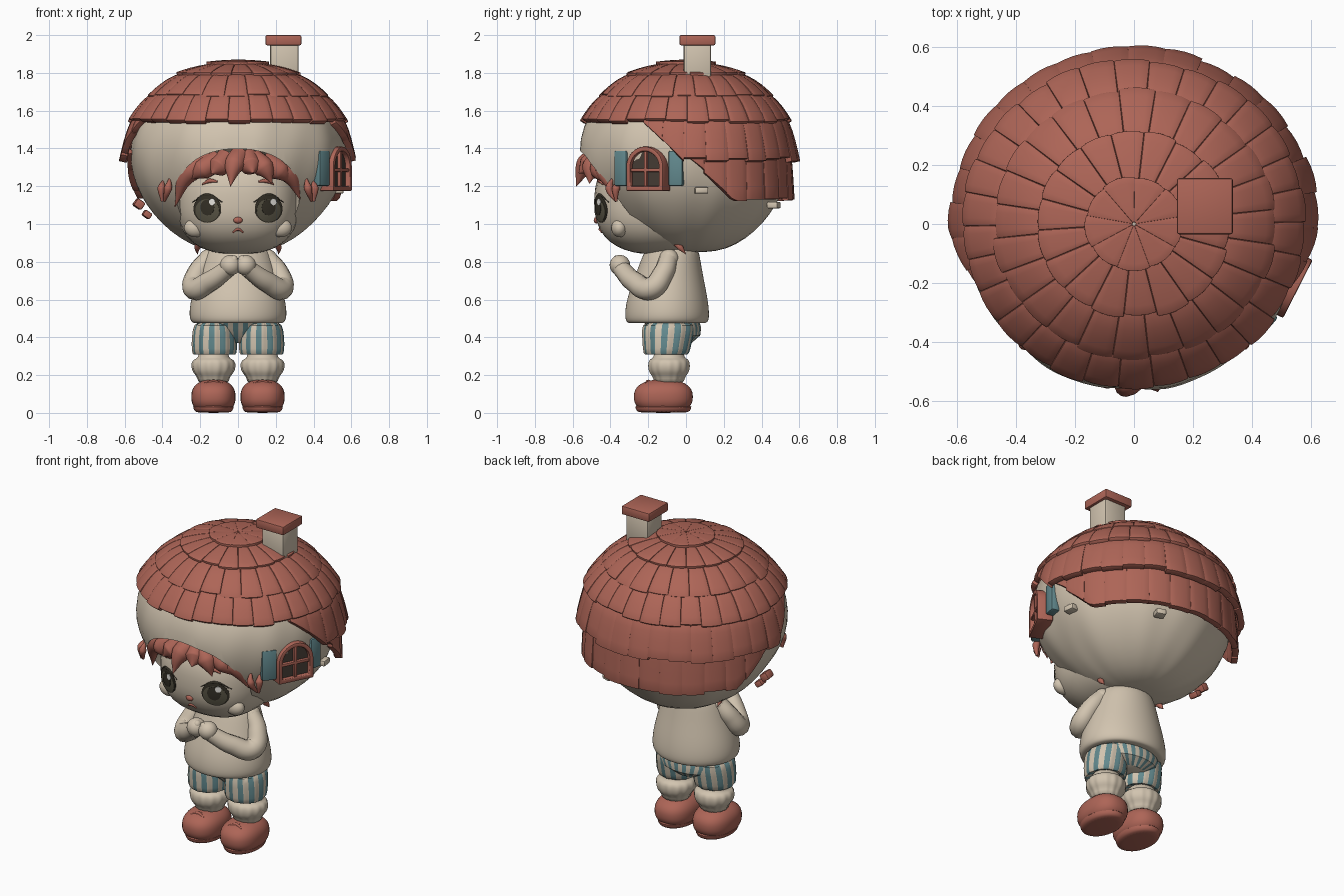
import bpy, bmesh, math, random
from math import sin, cos, pi, radians
from mathutils import Matrix, Vector

random.seed(4)
if "Cube" in bpy.data.objects:
    bpy.data.objects.remove(bpy.data.objects["Cube"])

def material(name, r, g, b):
    m = bpy.data.materials.new(name)
    m.use_nodes = True
    m.diffuse_color = (r, g, b, 1)
    n = m.node_tree.nodes["Principled BSDF"]
    n.inputs["Base Color"].default_value = (r, g, b, 1)
    n.inputs["Roughness"].default_value = 0.8
    return m

RED = material("terracotta", .42, .13, .095)
CREAM = material("cream", .64, .55, .43)
TEAL = material("dusty teal", .125, .255, .275)
GLASS = material("dark glass", .06, .045, .035)
LASH = material("dark olive", .035, .03, .02)
IRIS = material("olive iris", .1, .09, .06)
WHITE = material("highlight", .85, .83, .78)

def finish(o, smooth=40):
    # bake modifiers, then shade
    bpy.ops.object.select_all(action='DESELECT')
    o.select_set(True)
    bpy.context.view_layer.objects.active = o
    bpy.ops.object.convert(target='MESH')
    bpy.ops.object.shade_smooth_by_angle(angle=radians(smooth))
    return o

def make(name, bm, *mats, mods=(), matrix=None, smooth=40):
    bmesh.ops.recalc_face_normals(bm, faces=bm.faces)
    me = bpy.data.meshes.new(name)
    bm.to_mesh(me)
    bm.free()
    for m in mats:
        me.materials.append(m)
    o = bpy.data.objects.new(name, me)
    bpy.context.collection.objects.link(o)
    if matrix:
        o.matrix_world = matrix
    for kind, props in mods:
        md = o.modifiers.new(kind, kind)
        for k, v in props.items():
            setattr(md, k, v)
    return finish(o, smooth)

def loft(name, rings, *mats, x=0, seg=32, wave=None, sub=1, rule=None, extra=()):
    # stacked ellipses: (z, rx, ry, centre y)
    bm = bmesh.new()
    loops = []
    for z, rx, ry, cy in rings:
        loop = []
        for i in range(seg):
            a = 2 * pi * i / seg
            w = wave(a, z) if wave else 1
            loop.append(bm.verts.new((x + rx * w * cos(a), cy + ry * w * sin(a), z)))
        loops.append(loop)
    for lo, hi in zip(loops, loops[1:]):
        for i in range(seg):
            j = (i + 1) % seg
            f = bm.faces.new((lo[i], lo[j], hi[j], hi[i]))
            f.material_index = rule(i) if rule else 0
    bm.faces.new(loops[0])
    bm.faces.new(loops[-1])
    mods = [('SUBSURF', dict(levels=sub, render_levels=sub))] if sub else []
    return make(name, bm, *mats, mods=mods + list(extra))

def ball(name, loc, size, mat, p=2.0, floor=-9):
    bm = bmesh.new()
    bmesh.ops.create_uvsphere(bm, u_segments=40, v_segments=24, radius=1)
    for v in bm.verts:
        k = sum(abs(c) ** p for c in v.co) ** (1 / p)
        v.co = Vector(loc) + Vector(c / k * s for c, s in zip(v.co, size))
        v.co.z = max(v.co.z, floor)
    return make(name, bm, mat, smooth=60)

def box(name, loc, size, mat, turn=0, bevel=.008, tilt=0):
    bm = bmesh.new()
    bmesh.ops.create_cube(bm, size=1)
    bmesh.ops.scale(bm, vec=size, verts=bm.verts)
    m = Matrix.Translation(loc) @ Matrix.Rotation(radians(turn), 4, 'Z') @ Matrix.Rotation(radians(tilt), 4, 'Y')
    return make(name, bm, mat, mods=[('BEVEL', dict(width=bevel, segments=2))], matrix=m)

def tube(name, pts, radii, depth, mat):
    cu = bpy.data.curves.new(name, 'CURVE')
    cu.dimensions, cu.bevel_depth, cu.bevel_resolution = '3D', depth, 4
    cu.use_fill_caps = True
    s = cu.splines.new('BEZIER')
    s.bezier_points.add(len(pts) - 1)
    for b, p, r in zip(s.bezier_points, pts, radii):
        b.co, b.radius = p, r
        b.handle_left_type = b.handle_right_type = 'AUTO'
    cu.materials.append(mat)
    o = bpy.data.objects.new(name, cu)
    bpy.context.collection.objects.link(o)
    return finish(o, 60)

# Plaster hood with a hollow for the face
cutter = ball("face_opening_cutter", (0, -.45, 1.11), (.335, .34, .3), CREAM, 2.2)
cutter.hide_render = True
profile = [(.85, .08), (.865, .19), (.92, .3), (1.0, .4), (1.1, .485), (1.2, .54), (1.32, .57),
           (1.45, .57), (1.58, .52), (1.7, .41), (1.8, .24), (1.83, .05)]
loft("hood", [(z, r, r * .97, .03 - .045 * min(1, (z - .85) / .5)) for z, r in profile], CREAM,
     seg=64, wave=lambda a, z: 1 + .009 * sin(9 * a + 5 * z) + .006 * sin(17 * a - 9 * z),
     extra=[('BOOLEAN', dict(operation='DIFFERENCE', object=cutter, solver='EXACT'))])
bpy.data.objects.remove(cutter)

# Roof of overlapping curved shingles
def eave(y):
    return 1.53 - .4 * min(1, max(0, (y + .25) / .5))

def shingles(name, r0, z0, r1, z1, n, clipped=False):
    bm = bmesh.new()
    nu, nv, sy = 5, 6, .955
    shift = random.random()
    for k in range(n):
        drop, lift = random.uniform(-.01, .01), random.uniform(-.004, .004)
        grid = []
        for i in range(nu):
            u = i / (nu - 1)
            a = 2 * pi * (k + shift + u) / n
            end = z1 + drop * (z0 - z1) * 4
            if clipped:
                end = max(end, eave(r1 * sy * sin(a)) + drop)
            span = (z0 - end) / (z0 - z1)
            if span < .12:
                continue
            col = []
            for j in range(nv):
                t = span * j / (nv - 1)
                r = r0 + (r1 - r0) * t ** .75 + (.004 * (1 - (2 * u - 1) ** 2) + lift) * t
                col.append(bm.verts.new((r * cos(a), r * sy * sin(a), z0 + (z1 - z0) * t ** 1.3)))
            grid.append(col)
        for c, d in zip(grid, grid[1:]):
            for j in range(nv - 1):
                bm.faces.new((c[j], c[j + 1], d[j + 1], d[j]))
    make(name, bm, RED, mods=[('SOLIDIFY', dict(thickness=.035, offset=0)),
                              ('BEVEL', dict(width=.006, segments=2, angle_limit=radians(50)))])

shingles("roof_cap", .006, 1.853, .16, 1.842, 9)
shingles("roof_tier_1", .09, 1.835, .325, 1.785, 18)
shingles("roof_tier_2", .27, 1.785, .465, 1.67, 24)
shingles("roof_tier_3", .41, 1.69, .567, 1.54, 30)
shingles("roof_tier_4", .53, 1.56, .607, 1.34, 31, True)
shingles("roof_tier_5", .56, 1.39, .578, 1.13, 29, True)

# Chimney
box("chimney_shaft", (.245, .06, 1.86), (.15, .145, .2), CREAM, bevel=.012)
box("chimney_cap", (.24, .06, 1.973), (.19, .19, .054), RED)

# Arched window with shutters on the left side
TURN = 63
win = Matrix.Translation((.515, -.2, 0)) @ Matrix.Rotation(radians(TURN), 4, 'Z')

def arch(bm, r, bottom, depth):
    pts = [(-r, bottom)] + [(-r * cos(pi * i / 16), 1.3 + r * sin(pi * i / 16)) for i in range(17)] + [(r, bottom)]
    return [bm.verts.new((u, depth, z)) for u, z in pts]

bm = bmesh.new()
outer, inner = arch(bm, .11, 1.175, 0), arch(bm, .085, 1.2, 0)
for i in range(len(outer)):
    j = (i + 1) % len(outer)
    bm.faces.new((outer[i], outer[j], inner[j], inner[i]))
make("window_frame", bm, RED, matrix=win, mods=[('SOLIDIFY', dict(thickness=.09, offset=0)),
                                               ('BEVEL', dict(width=.006, segments=2))])
bm = bmesh.new()
bm.faces.new(arch(bm, .09, 1.195, -.018))
make("window_glass", bm, GLASS, matrix=win, mods=[('SOLIDIFY', dict(thickness=.008))])
box("window_upright", win @ Vector((0, -.025, 1.29)), (.018, .025, .2), RED, TURN, .004)
box("window_crossbar", win @ Vector((0, -.025, 1.285)), (.175, .025, .018), RED, TURN, .004)
box("front_shutter", win @ Vector((-.152, .005, 1.295)), (.085, .05, .185), TEAL, 50)
box("back_shutter", (.553, -.052, 1.295), (.075, .05, .185), TEAL, 78)

# Stubs set into the walls
box("side_stub", (.525, .08, 1.178), (.07, .06, .035), CREAM, 98)
box("back_stub", (.2, .465, 1.1), (.06, .06, .035), CREAM, 160)
box("upper_step", (-.525, -.04, 1.105), (.05, .07, .045), RED, 8, tilt=35)
box("lower_step", (-.482, -.04, 1.05), (.045, .06, .035), RED, 8, tilt=35)

# Face
C, S, P = Vector((0, -.15, 1.12)), (.325, .335, .28), 2.5
ball("face", C, S, CREAM, P)

def face_y(x, z):
    k = 1 - abs(x / S[0]) ** P - abs((z - C.z) / S[2]) ** P
    return C.y - S[1] * max(k, .02) ** (1 / P)

def patch(name, cx, cz, rx, rz, lift, mat):
    # thin oval laid on the face
    bm = bmesh.new()
    def vert(r, a):
        x, z = cx + r * rx * cos(a), cz + r * rz * sin(a)
        return bm.verts.new((x, face_y(x, z) - lift, z))
    mid, prev, n = vert(0, 0), None, 28
    for r in (.25, .5, .75, 1):
        ring = [vert(r, 2 * pi * i / n) for i in range(n)]
        for i in range(n):
            j = (i + 1) % n
            bm.faces.new((prev[i], prev[j], ring[j], ring[i]) if prev else (mid, ring[i], ring[j]))
        prev = ring
    make(name, bm, mat, mods=[('SOLIDIFY', dict(thickness=.003, offset=0))])

def on_face(x, z, lift=0.0):
    return (x, face_y(x, z) - lift, z)

for side, s in (("left", 1), ("right", -1)):
    x = .162 * s
    patch(side + "_eye", x, 1.08, .073, .073, .004, LASH)
    patch(side + "_iris", x, 1.072, .063, .06, .007, IRIS)
    patch(side + "_pupil", x, 1.088, .036, .042, .01, LASH)
    patch(side + "_eye_glint", x + .025, 1.117, .016, .018, .013, WHITE)
    tube(side + "_upper_lid", [on_face(x + d, z) for d, z in ((-.08, 1.115), (0, 1.155), (.08, 1.115))],
         (.3, 1, .3), .007, LASH)
    tube(side + "_eyebrow", [on_face(s * a, z, .003) for a, z in ((.11, 1.225), (.15, 1.228), (.19, 1.21))],
         (.4, 1, .3), .012, RED)
    ball(side + "_cheek", on_face(.225 * s, .98, -.035), (.06, .042, .05), CREAM)
ball("nose", on_face(0, 1.02), (.024, .014, .017), RED)
tube("mouth", [on_face(a, z) for a, z in ((-.028, .955), (0, .972), (.028, .955))], (.5, 1, .5), .008, RED)

# Hair: cap under the hood edge and tapered locks
ball("hair_cap", (0, -.16, 1.2), (.315, .3, .2), RED)
fringe = [(-.13, -.335, 1.09), (-.1, -.25, 1.235), (-.06, -.14, 1.265), (.01, -.04, 1.2),
          (.05, .08, 1.27), (.08, .18, 1.215), (.13, .285, 1.21), (.15, .33, 1.13)]
for i, (root, tip, z) in enumerate(fringe):
    mid = root * .4 + tip * .6
    arc = lambda x, out: -.47 - out + 1.6 * x * x
    tube(f"fringe_lock_{i + 1}", [(root, arc(root, 0), 1.36 - abs(root) * .2),
                                  (mid, arc(mid, .06), 1.315 - abs(mid) * .15),
                                  (tip, arc(tip, .12 - .15 * abs(tip)), z)], (1, .95, .03), .058, RED)
for side, s in (("left", 1), ("right", -1)):
    for i, (dx, z) in enumerate(((0, 1.25), (.035, 1.235))):
        tube(f"{side}_side_lock_{i + 1}", [(s * (.36 + dx), -.385 + dx, z), (s * (.37 + dx), -.405 + dx, 1.19),
                                           (s * (.39 + dx / 3), -.37, 1.12)], (.1, 1, .3), .022, RED)
    tube(side + "_nape_lock", [(.2 * s, -.06, .91), (.215 * s, -.03, .875), (.215 * s, 0, .84)],
         (1, .8, .05), .02, RED)

# Sweater and folded arms
loft("sweater", [(.475, .22, .19, -.1), (.475, .245, .215, -.1), (.51, .262, .226, -.1), (.6, .252, .217, -.1),
                 (.72, .215, .182, -.09), (.82, .185, .155, -.08), (.9, .15, .13, -.07)], CREAM, sub=2)
for side, s in (("left", 1), ("right", -1)):
    tube(side + "_arm", [(.155 * s, -.09, .82), (.215 * s, -.12, .74), (.232 * s, -.185, .66), (.15 * s, -.275, .695),
                         (.05 * s, -.345, .765)], (.85, .95, 1.05, .95, .8), .058, CREAM)
    ball(side + "_shoulder", (.155 * s, -.09, .815), (.052, .052, .052), CREAM)
    ball(side + "_hand", (.04 * s, -.35, .782), (.055, .054, .054), CREAM)
    ball(side + "_thumb", (.022 * s, -.365, .81), (.022, .024, .024), CREAM)

# Striped shorts, socks and shoes
stripe = lambda i: (i // 2) % 2
pleat = lambda a, z: 1 + .025 * cos(12 * a)
loft("shorts_seat", [(.37, .1, .08, -.05), (.41, .18, .125, -.05), (.45, .205, .14, -.06), (.49, .2, .15, -.08)],
     CREAM, TEAL, seg=96, sub=0, rule=stripe)
for side, s in (("left", 1), ("right", -1)):
    x = .125 * s
    loft(side + "_shorts_leg", [(.33, .07, .07, -.105), (.305, .1, .1, -.105), (.308, .117, .12, -.105),
                                (.37, .12, .128, -.1), (.44, .114, .138, -.095), (.49, .1, .135, -.09)],
         CREAM, TEAL, x=x, seg=48, wave=pleat, rule=stripe)
    x = .13 * s
    loft(side + "_sock", [(.15, .08, .08, -.09), (.185, .082, .082, -.09), (.205, .098, .098, -.09),
                          (.225, .113, .11, -.09), (.265, .118, .113, -.09), (.287, .1, .1, -.09),
                          (.287, .08, .08, -.09), (.34, .08, .08, -.09)], CREAM, x=x, seg=48,
         wave=lambda a, z: 1 + .03 * cos(14 * a) * (z < .28))
    ball(side + "_shoe", (x, -.12, .085), (.117, .156, .092), RED, 2.4, .012)
    loft(side + "_sole", [(0, .085, .125, -.12), (.008, .1, .142, -.12), (.036, .112, .153, -.12),
                          (.042, .1, .14, -.12)], RED, x=x, sub=1)
    for i, d in enumerate((-1, 1)):
        tube(f"{side}_shoe_lace_{i + 1}", [(x - .045, -.2 - .015 * d, .155), (x, -.2, .167),
                                           (x + .045, -.2 + .015 * d, .155)], (.6, 1, .6), .009, RED)
